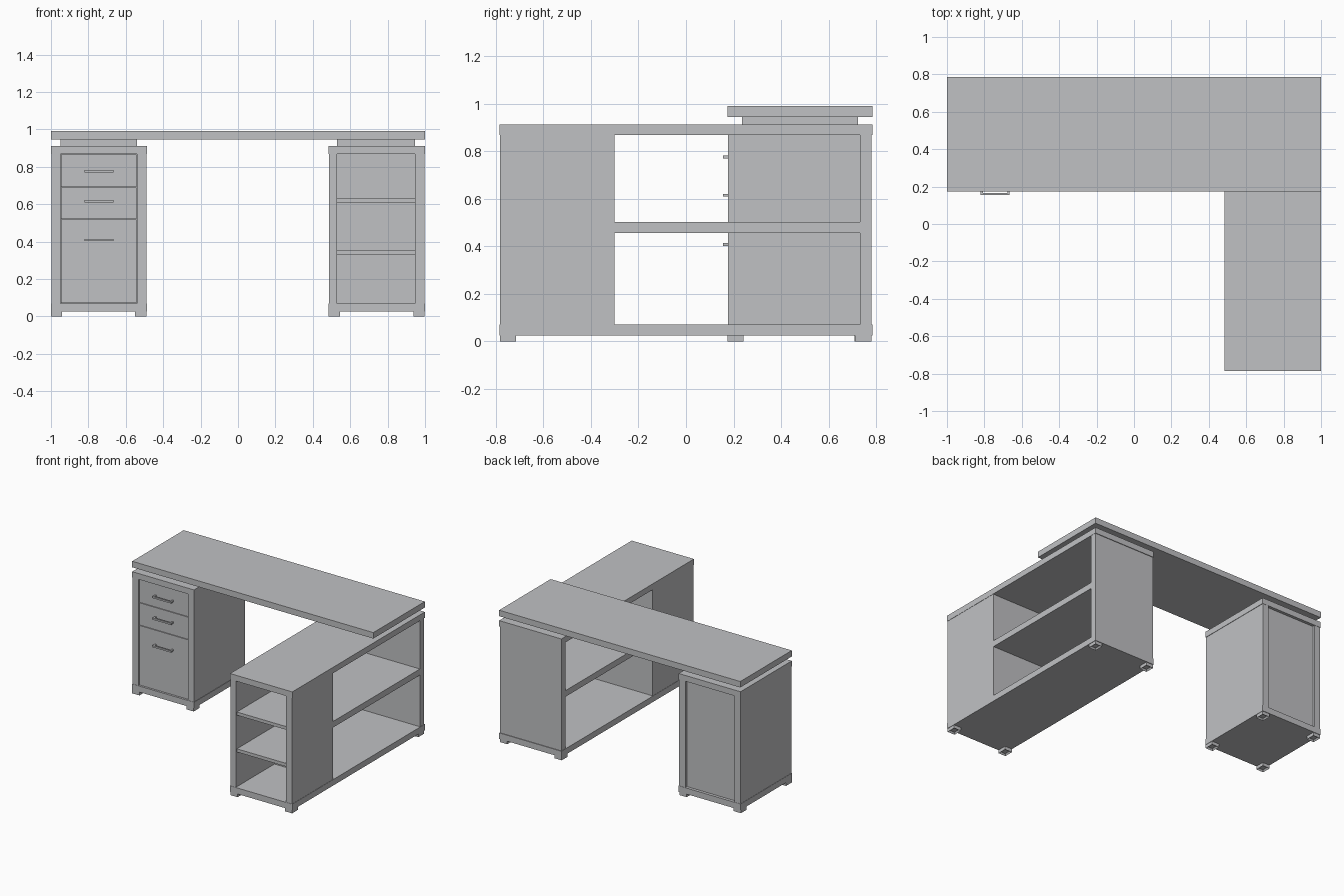
import bpy, bmesh

if "Cube" in bpy.data.objects:
    bpy.data.objects.remove(bpy.data.objects["Cube"])

grey = bpy.data.materials.new("light_grey")
grey.diffuse_color = (0.53, 0.535, 0.55, 1)
grey.use_nodes = True
grey.node_tree.nodes["Principled BSDF"].inputs["Base Color"].default_value = grey.diffuse_color


def finish(name, bm):
    mesh = bpy.data.meshes.new(name)
    bm.to_mesh(mesh)
    bm.free()
    mesh.materials.append(grey)
    ob = bpy.data.objects.new(name, mesh)
    bpy.context.collection.objects.link(ob)
    return ob


def add_box(bm, x, y, z):
    """Add a box given (min, max) on each axis."""
    verts = bmesh.ops.create_cube(bm, size=1)["verts"]
    for v in verts:
        v.co = [lo + (c + 0.5) * (hi - lo) for c, (lo, hi) in zip(v.co, (x, y, z))]
    return verts


def box(name, x, y, z):
    bm = bmesh.new()
    add_box(bm, x, y, z)
    return finish(name, bm)


def foot(name, x, y):
    """Low square foot with a hollow underside."""
    bm = bmesh.new()
    add_box(bm, x, y, (0, 0.026))
    bm.faces.ensure_lookup_table()
    bottom = min(bm.faces, key=lambda f: f.calc_center_median().z)
    bmesh.ops.inset_region(bm, faces=[bottom], thickness=0.012)
    for v in bottom.verts:
        v.co.z += 0.012
    finish(name, bm)


BASE, SLAB = (0.025, 0.07), (0.868, 0.912)
WALL = (0.07, 0.868)
SPACER = (0.912, 0.945)

# Main desktop
box("desktop", (-1, 1), (0.175, 0.785), (0.945, 0.99))

# Drawer pedestal carcass
PY = (0.175, 0.782)
box("pedestal_base", (-1, -0.487), PY, BASE)
box("pedestal_top", (-1, -0.487), PY, SLAB)
box("pedestal_left_side", (-0.998, -0.95), (0.177, 0.78), WALL)
box("pedestal_right_side", (-0.54, -0.49), (0.177, 0.78), WALL)
box("pedestal_back", (-0.95, -0.54), (0.74, 0.76), WALL)
box("pedestal_spacer", (-0.95, -0.54), (0.235, 0.725), SPACER)

# Drawers with bar handles
for i, (lo, hi, hz) in enumerate([(0.07, 0.52, 0.408), (0.52, 0.69, 0.615), (0.69, 0.868, 0.776)]):
    box(f"drawer_{i}", (-0.947, -0.543), (0.187, 0.70), (lo + 0.002, hi - 0.002))
    bm = bmesh.new()
    z = (hz - 0.006, hz + 0.006)
    add_box(bm, (-0.82, -0.665), (0.155, 0.167), z)
    for px in (-0.82, -0.677):
        add_box(bm, (px, px + 0.012), (0.167, 0.188), z)
    finish(f"drawer_handle_{i}", bm)

# Return unit: slabs, end panel and spacer
RX, RY = (0.484, 1), (-0.785, 0.785)
box("return_base", RX, RY, BASE)
box("return_top", RX, RY, SLAB)
box("return_end_panel", (0.486, 0.998), (0.733, 0.78), WALL)
box("return_spacer", (0.53, 0.945), (0.235, 0.725), SPACER)

# Front cubby, open towards the front
box("cubby_left_side", (0.486, 0.53), (-0.783, -0.3), WALL)
box("cubby_right_side", (0.947, 0.998), (-0.783, -0.3), WALL)
box("cubby_back", (0.53, 0.947), (-0.325, -0.301), WALL)
for i, z in enumerate((0.33, 0.606)):
    box(f"cubby_shelf_{i}", (0.53, 0.947), (-0.77, -0.325), (z, z + 0.024))

# Long shelf, open on both sides
box("long_shelf", (0.488, 0.996), (-0.3, 0.733), (0.457, 0.503))

# Feet under both units
for unit, xs, ys in [("pedestal", (-1, -0.55), (0.175, 0.71)),
                     ("return", (0.485, 0.937), (-0.783, 0.712))]:
    for i, fx in enumerate(xs):
        for j, fy in enumerate(ys):
            foot(f"{unit}_foot_{i}{j}", (fx, fx + 0.06), (fy, fy + 0.068))
